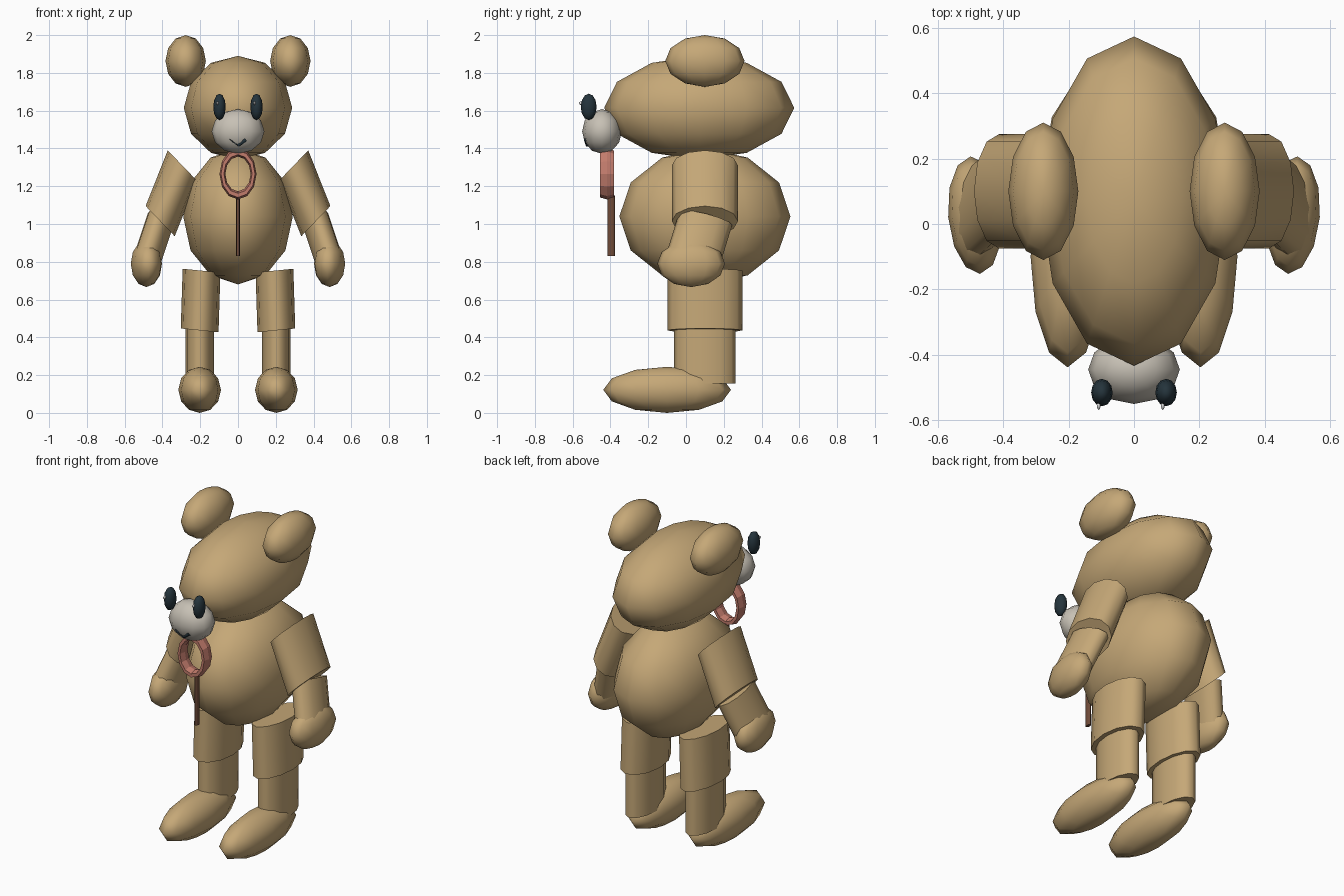
import bpy
import bmesh
from mathutils import Matrix, Vector

cube = bpy.data.objects.get("Cube")
if cube:
    bpy.data.objects.remove(cube, do_unlink=True)


def material(name, rgb):
    m = bpy.data.materials.new(name)
    m.use_nodes = True
    m.diffuse_color = (*rgb, 1)
    m.node_tree.nodes["Principled BSDF"].inputs["Base Color"].default_value = (*rgb, 1)
    return m


FUR = material("tan fur", (0.56, 0.39, 0.185))
MUZZLE = material("pale grey", (0.57, 0.53, 0.46))
DARK = material("dark slate", (0.018, 0.034, 0.045))
PINK = material("dusty pink", (0.54, 0.2, 0.15))
BROWN = material("string brown", (0.16, 0.07, 0.04))
WHITE = material("eye glint", (0.8, 0.8, 0.8))


def finish(name, bm, mat):
    """Turn a bmesh into an object; sides smooth, end caps flat."""
    bmesh.ops.recalc_face_normals(bm, faces=bm.faces)
    for f in bm.faces:
        f.smooth = len(f.verts) <= 4
    me = bpy.data.meshes.new(name)
    bm.to_mesh(me)
    bm.free()
    me.materials.append(mat)
    ob = bpy.data.objects.new(name, me)
    bpy.context.collection.objects.link(ob)
    return ob


def ball(name, mat, center, radii, turn=0.0):
    """Low-poly ellipsoid, optionally turned about z."""
    bm = bmesh.new()
    m = Matrix.Translation(center) @ Matrix.Rotation(turn, 4, "Z") @ Matrix.Diagonal((*radii, 1))
    bmesh.ops.create_uvsphere(bm, u_segments=12, v_segments=6, radius=1, matrix=m)
    return finish(name, bm, mat)


def limb(name, mat, top, bottom, side, depth, segments=12):
    """Cylinder from top to bottom whose cap ellipse is spanned by side and depth."""
    top, bottom = Vector(top), Vector(bottom)
    m = Matrix((side, depth, top - bottom)).transposed().to_4x4()
    m.translation = (top + bottom) / 2
    bm = bmesh.new()
    bmesh.ops.create_cone(bm, cap_ends=True, segments=segments, radius1=1, radius2=1,
                          depth=1, matrix=m)
    return finish(name, bm, mat)


# Torso, head and muzzle
ball("body", FUR, (0, 0.1, 1.04), (0.29, 0.453, 0.36))
ball("head", FUR, (0, 0.07, 1.615), (0.287, 0.503, 0.275))
ball("muzzle", MUZZLE, (0, -0.445, 1.49), (0.14, 0.105, 0.118))

# Paired parts
for word, s in (("left", 1), ("right", -1)):
    def at(x, y, z):
        return (s * x, y, z)

    ball(word + "_ear", FUR, at(0.277, 0.1, 1.863), (0.107, 0.21, 0.137))
    ball(word + "_eye", DARK, at(0.098, -0.515, 1.62), (0.033, 0.042, 0.07))
    ball(word + "_eye_glint", WHITE, (s * 0.098 - 0.01, -0.552, 1.64), (0.006, 0.016, 0.01))
    limb(word + "_mouth_line", DARK, at(0.042, -0.532, 1.446), at(0, -0.522, 1.416),
         (0.006, 0, -0.008), (0, 0.009, 0), 6)

    # Arm
    limb(word + "_upper_arm", FUR, at(0.295, 0.1, 1.31), at(0.412, 0.1, 1.015),
         at(0.077, 0, 0.08), (0, 0.175, 0))
    limb(word + "_forearm", FUR, at(0.408, 0.105, 1.03), at(0.478, 0.04, 0.82),
         at(0.07, 0, 0.025), (0, 0.14, -0.035))
    ball(word + "_hand", FUR, at(0.485, 0.027, 0.79), (0.083, 0.18, 0.124), -s * 0.08)

    # Leg
    limb(word + "_thigh", FUR, at(0.193, 0.1, 0.753), at(0.203, 0.1, 0.437),
         at(0.1, 0, 0.01), (0, 0.198, 0))
    limb(word + "_shin", FUR, at(0.203, 0.1, 0.45), at(0.203, 0.1, 0.155),
         (0.076, 0, 0), (0, 0.163, 0))
    ball(word + "_foot", FUR, at(0.203, -0.1, 0.122), (0.113, 0.338, 0.122))

# Ring and string hanging below the muzzle
bpy.ops.mesh.primitive_torus_add(major_segments=12, minor_segments=6,
                                 major_radius=1, minor_radius=0.19)
ring = bpy.context.object
ring.name = "hanging_ring"
ring.data.transform(Matrix.Translation((0, -0.418, 1.265))
                    @ Matrix.Diagonal((0.0824, 0.226, 0.1134, 1))
                    @ Matrix.Rotation(1.5708, 4, "X"))
ring.data.materials.append(PINK)
limb("string", BROWN, (0, -0.395, 1.15), (0, -0.395, 0.83), (0.01, 0, 0), (0, 0.02, 0), 8)
